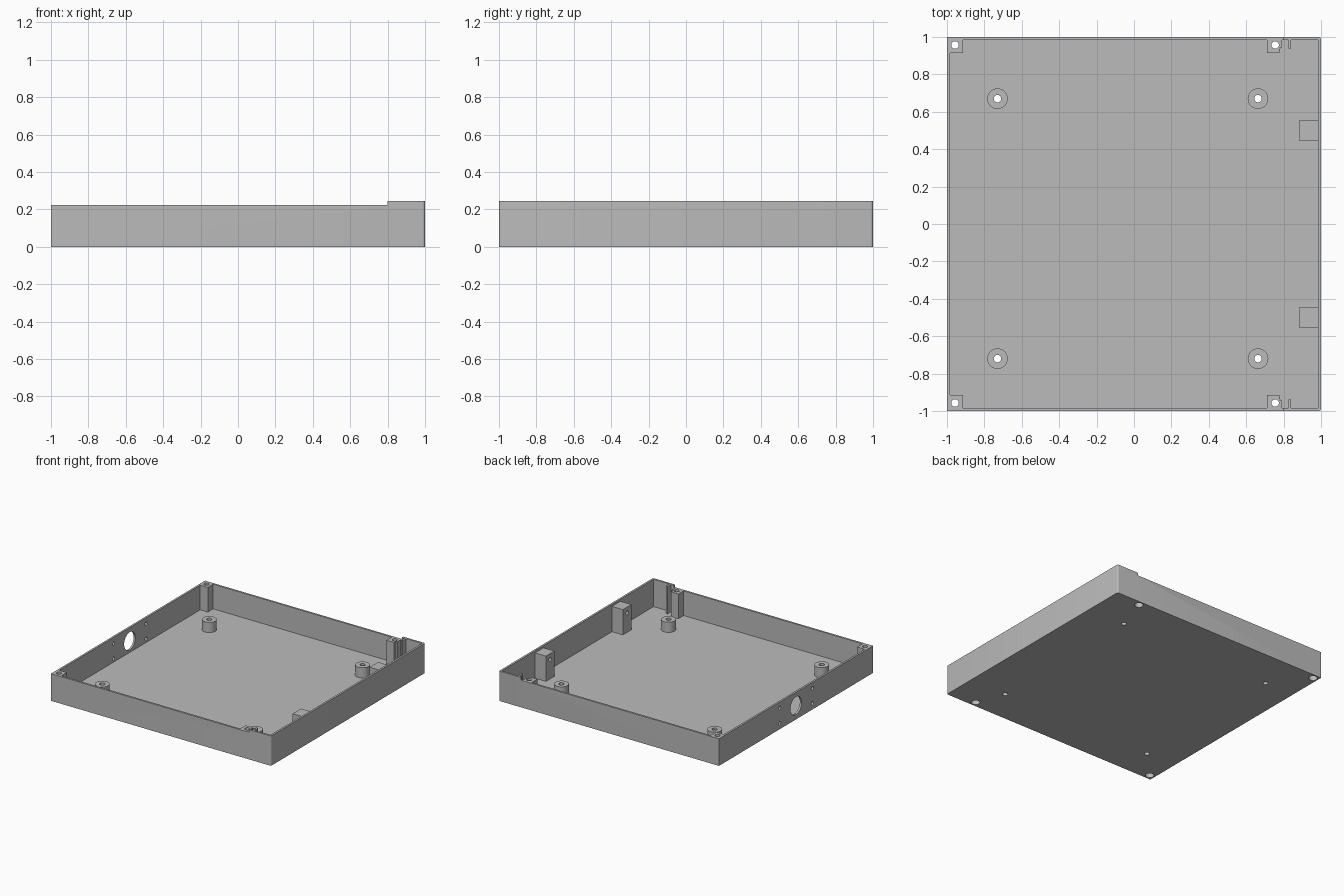
import bpy
import bmesh
from math import pi
from mathutils import Matrix, Vector

cube = bpy.data.objects.get("Cube")
if cube:
    bpy.data.objects.remove(cube, do_unlink=True)

WALL = 0.016
IN = 1 - WALL
FLOOR = 0.02
LOW, HIGH = 0.223, 0.245

grey = bpy.data.materials.new("plain_grey")
grey.use_nodes = True
colour = (0.5, 0.5, 0.5, 1)
grey.diffuse_color = colour
grey.node_tree.nodes["Principled BSDF"].inputs["Base Color"].default_value = colour


def add_box(bm, lo, hi):
    lo, hi = Vector(lo), Vector(hi)
    mat = Matrix.Translation((lo + hi) / 2) @ Matrix.Diagonal((hi - lo).to_4d())
    return bmesh.ops.create_cube(bm, size=1, matrix=mat)["verts"]


def add_rod(bm, centre, radius, length, axis="Z", sides=32):
    turn = Matrix.Rotation(pi / 2, 4, "Y") if axis == "X" else Matrix()
    bmesh.ops.create_cone(bm, cap_ends=True, segments=sides, radius1=radius, radius2=radius,
                          depth=length, matrix=Matrix.Translation(centre) @ turn)


def finish(bm, name):
    mesh = bpy.data.meshes.new(name)
    bm.to_mesh(mesh)
    bm.free()
    mesh.materials.append(grey)
    obj = bpy.data.objects.new(name, mesh)
    bpy.context.collection.objects.link(obj)
    return obj


def box(name, lo, hi):
    bm = bmesh.new()
    add_box(bm, lo, hi)
    return finish(bm, name)


def cut(obj, cutter):
    """Subtract the cutter and bake the result."""
    mod = obj.modifiers.new("cut", "BOOLEAN")
    mod.operation = "DIFFERENCE"
    mod.solver = "EXACT"
    mod.object = cutter
    graph = bpy.context.evaluated_depsgraph_get()
    mesh = bpy.data.meshes.new_from_object(obj.evaluated_get(graph))
    obj.modifiers.clear()
    obj.data = mesh


# Outer tray with rounded corners at the open panel end
bm = bmesh.new()
add_box(bm, (-1, -1, 0), (1, 1, HIGH))
corners = [e for e in bm.edges if all(v.co.x > 0.9 for v in e.verts)
           and abs(e.verts[0].co.z - e.verts[1].co.z) > 0.1]
bmesh.ops.bevel(bm, geom=corners, offset=0.013, segments=4, affect="EDGES", profile=0.5)
tray = finish(bm, "tray")

# Cavity, then the lowered rim
cavity = box("cavity_cutter", (-IN, -IN, FLOOR), (IN, IN, 1))
rim = box("rim_cutter", (-2, -2, LOW), (0.8, 2, 1))
cut(tray, cavity)
cut(tray, rim)

parts = [tray]
standoffs = [(x, y) for x in (-0.73, 0.663) for y in (-0.72, 0.67)]
screws = [(x, y) for x in (-0.957, 0.755) for y in (-0.957, 0.957)]

# Board standoffs
for x, y in standoffs:
    bm = bmesh.new()
    add_rod(bm, (x, y, (FLOOR + 0.104) / 2), 0.055, 0.104 - FLOOR)
    parts.append(finish(bm, "standoff"))

for side, label in ((-1, "front"), (1, "back")):
    # Screw posts, panel guide ribs and panel mounting blocks
    for name, x0, x1, y0, top in (
            ("corner_post", -IN, -0.915, 0.915, LOW),
            ("side_post", 0.71, 0.777, 0.915, LOW),
            ("inner_rib", 0.777, 0.79, 0.943, LOW),
            ("outer_rib", 0.825, 0.84, 0.938, HIGH)):
        ys = sorted((side * y0, side * IN))
        parts.append(box(label + "_" + name, (x0, ys[0], FLOOR), (x1, ys[1], top)))
    mid = side * 0.5
    parts.append(box(label + "_mounting_block", (0.885, mid - 0.055, FLOOR),
                     (IN, mid + 0.055, 0.228)))

# Round holes, separated so that no two cutters overlap
bores, recesses = bmesh.new(), bmesh.new()
for x, y in standoffs + screws:
    add_rod(bores, (x, y, 0.1), 0.02, 1, sides=24)
for x, y in screws:
    add_rod(recesses, (x, y, 0), 0.033, 0.12, sides=24)
add_rod(bores, (-1, 0, 0.113), 0.073, 0.1, "X")
for side in (-1, 1):
    for z in (0.05, 0.174):
        add_rod(bores, (-1, side * 0.212, z), 0.015, 0.1, "X", 20)
    add_rod(bores, (0.885, side * 0.5, 0.18), 0.016, 0.12, "X", 20)
bore_cutter = finish(bores, "bore_cutter")
recess_cutter = finish(recesses, "recess_cutter")

for part in parts:
    cut(part, bore_cutter)
    if "post" in part.name or part is tray:
        cut(part, recess_cutter)

for helper in (cavity, rim, bore_cutter, recess_cutter):
    bpy.data.objects.remove(helper, do_unlink=True)

# Smooth round walls, crisp edges
for obj in bpy.context.selected_objects:
    obj.select_set(False)
for part in parts:
    part.select_set(True)
bpy.context.view_layer.objects.active = tray
bpy.ops.object.shade_smooth_by_angle(angle=pi / 6)
